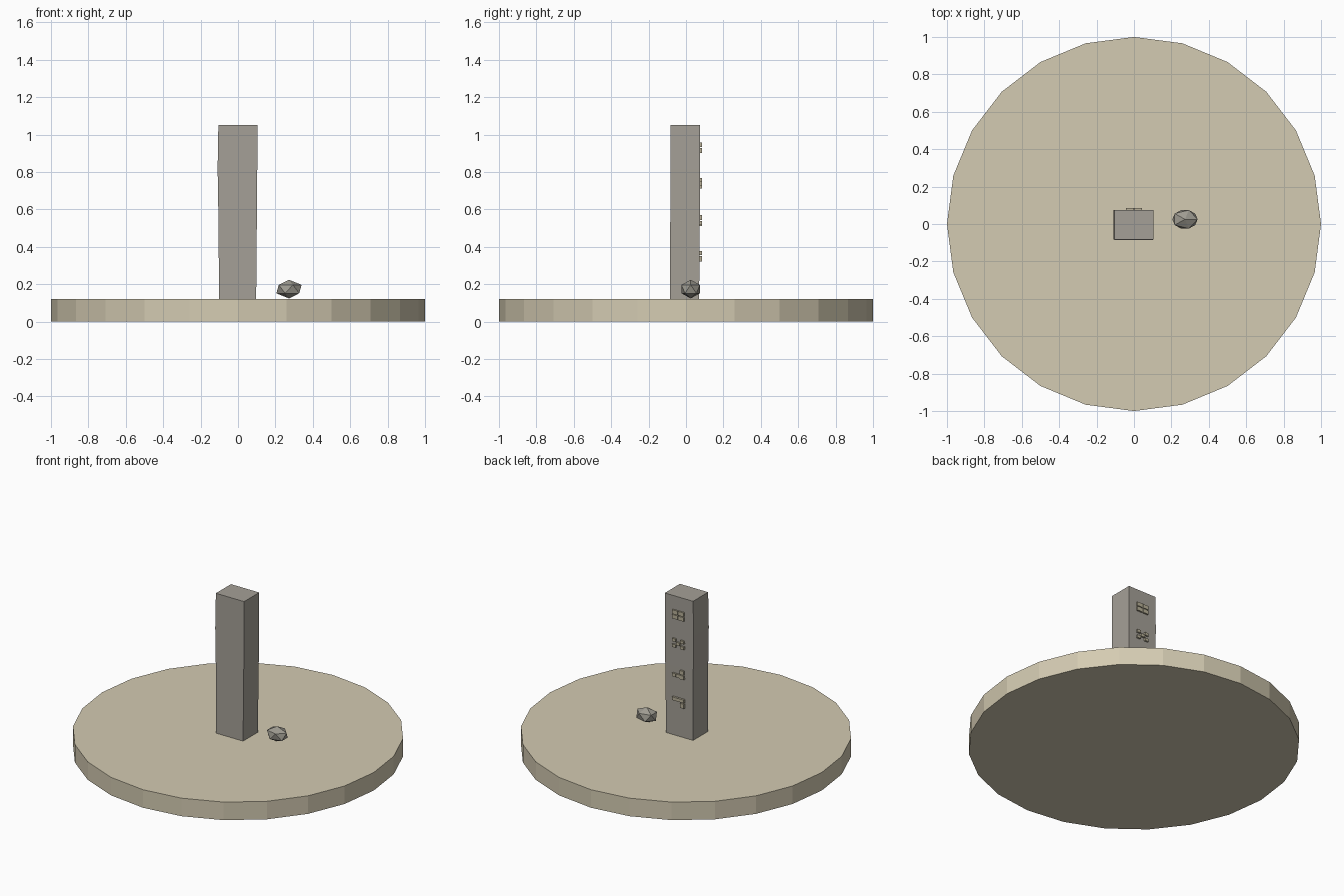
import bpy
import bmesh

if "Cube" in bpy.data.objects:
    bpy.data.objects.remove(bpy.data.objects["Cube"])


def material(name, rgb):
    def lin(c):
        c /= 255
        return c / 12.92 if c <= 0.04045 else ((c + 0.055) / 1.055) ** 2.4
    m = bpy.data.materials.new(name)
    m.diffuse_color = (*[lin(c) for c in rgb], 1)
    m.use_nodes = True
    m.node_tree.nodes["Principled BSDF"].inputs["Base Color"].default_value = m.diffuse_color
    return m


SAND = material("sand", (212, 203, 178))
STONE = material("grey stone", (165, 160, 151))
ROCK = material("rock grey", (158, 155, 145))
CARVING = material("pale carving", (184, 176, 152))


def add_object(name, bm, mat):
    bmesh.ops.recalc_face_normals(bm, faces=bm.faces)
    mesh = bpy.data.meshes.new(name)
    bm.to_mesh(mesh)
    bm.free()
    mesh.materials.append(mat)
    ob = bpy.data.objects.new(name, mesh)
    bpy.context.collection.objects.link(ob)
    return ob


# Round ground slab with 24 sides
bpy.ops.mesh.primitive_cylinder_add(vertices=24, radius=1, depth=0.12, location=(0, 0, 0.06))
slab = bpy.context.object
slab.name = "ground_slab"
slab.data.materials.append(SAND)

# Slightly uneven stone pillar: z, left, right, front, back
SECTIONS = [
    (0.12, -0.101, 0.097, -0.085, 0.070),
    (0.35, -0.103, 0.099, -0.085, 0.072),
    (0.58, -0.105, 0.101, -0.084, 0.074),
    (0.82, -0.109, 0.103, -0.084, 0.075),
    (1.05, -0.105, 0.103, -0.083, 0.076),
]
bm = bmesh.new()
rings = [[bm.verts.new(p) for p in ((l, f, z), (r, f, z), (r, b, z), (l, b, z))]
         for z, l, r, f, b in SECTIONS]
for low, high in zip(rings, rings[1:]):
    for i in range(4):
        j = (i + 1) % 4
        bm.faces.new((low[i], low[j], high[j], high[i]))
bm.faces.new(rings[0][::-1])
bm.faces.new(rings[-1])
add_object("pillar", bm, STONE)

# Raised carvings on the back: rectangles (u, v, width, height) in units of the panel
PANELS = [
    ("top_carving", 0.93, [(-0.26, 0.26, 0.46, 0.44), (0.26, 0.26, 0.46, 0.44),
                           (-0.26, -0.26, 0.46, 0.44), (0.26, -0.26, 0.46, 0.44)]),
    ("upper_carving", 0.74, [(-0.34, 0.32, 0.3, 0.32), (0.34, 0.32, 0.3, 0.32), (0, 0, 0.32, 0.32),
                             (-0.34, -0.32, 0.3, 0.32), (0.34, -0.32, 0.3, 0.32)]),
    ("lower_carving", 0.54, [(0.32, 0.26, 0.32, 0.44), (0.32, -0.26, 0.32, 0.44),
                             (0, -0.22, 0.3, 0.36), (-0.34, -0.22, 0.3, 0.36)]),
    ("bottom_carving", 0.35, [(-0.26, 0.3, 0.46, 0.36), (0.24, 0.3, 0.5, 0.36),
                              (0.34, -0.24, 0.3, 0.5)]),
]
for name, z, blocks in PANELS:
    bm = bmesh.new()
    for u, v, w, h in blocks:
        verts = bmesh.ops.create_cube(bm, size=1)["verts"]
        bmesh.ops.scale(bm, vec=(w * 0.088, 0.02, h * 0.06), verts=verts)
        bmesh.ops.translate(bm, vec=(-u * 0.088, 0.076, z + v * 0.06), verts=verts)
    add_object(name, bm, CARVING)

# Faceted rock beside the pillar
bm = bmesh.new()
bmesh.ops.create_icosphere(bm, subdivisions=1, radius=1)
bmesh.ops.scale(bm, vec=(0.0755, 0.058, 0.05), verts=bm.verts)
bmesh.ops.translate(bm, vec=(0.2725, 0.025, 0.174), verts=bm.verts)
add_object("rock", bm, ROCK)
